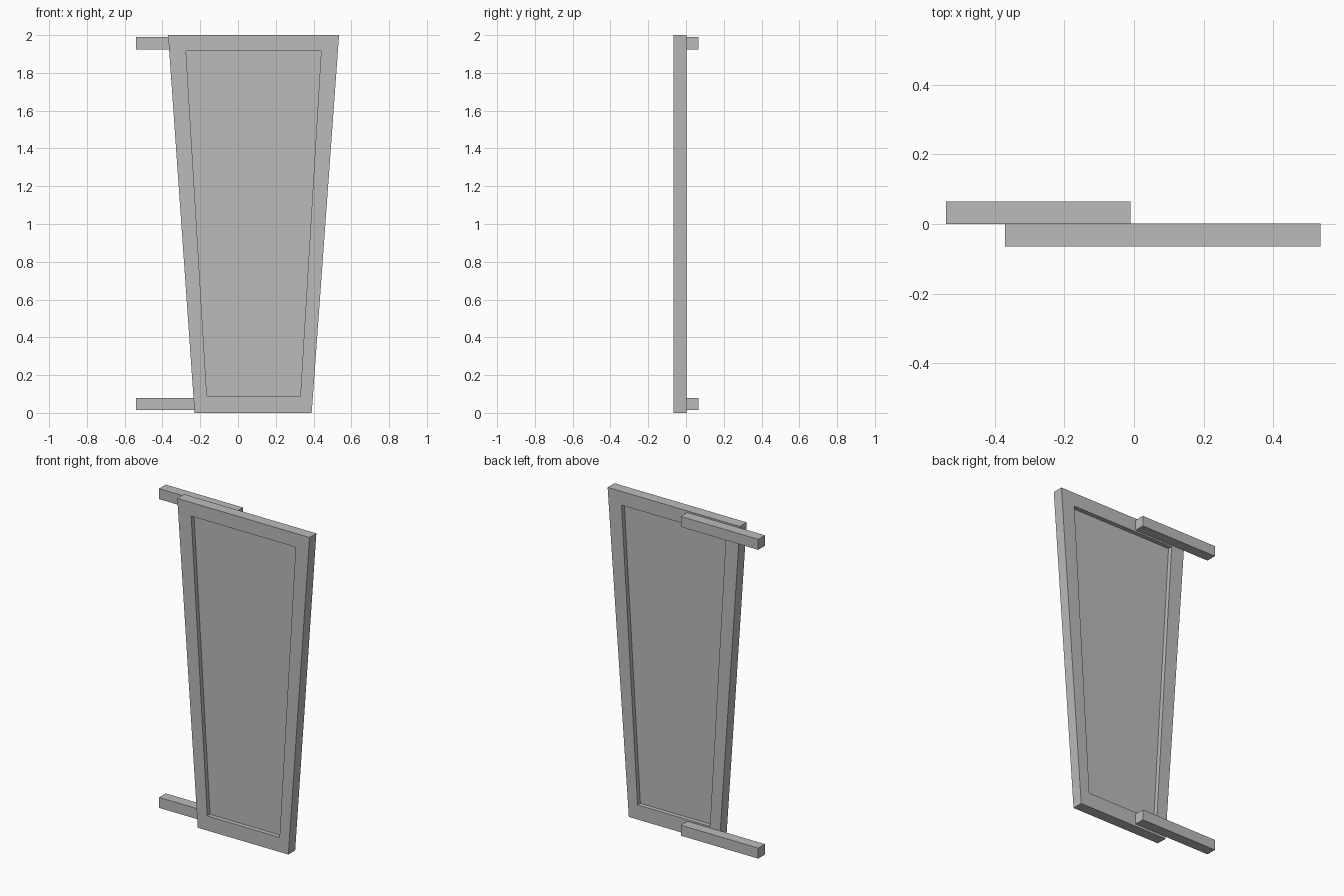
import bpy
import bmesh

old = bpy.data.objects.get("Cube")
if old:
    bpy.data.objects.remove(old, do_unlink=True)

grey = bpy.data.materials.new("plain grey")
grey.use_nodes = True
color = (0.5, 0.5, 0.5, 1)
grey.diffuse_color = color
grey.node_tree.nodes["Principled BSDF"].inputs["Base Color"].default_value = color

# Tapered outlines in x, z
OUTER = [(-0.23, 0), (0.39, 0), (0.535, 2), (-0.37, 2)]
INNER = [(-0.165, 0.09), (0.33, 0.09), (0.44, 1.915), (-0.275, 1.915)]
FRONT, BACK = -0.065, 0.002


def finish(name, bm):
    bmesh.ops.recalc_face_normals(bm, faces=bm.faces)
    mesh = bpy.data.meshes.new(name)
    bm.to_mesh(mesh)
    bm.free()
    mesh.materials.append(grey)
    obj = bpy.data.objects.new(name, mesh)
    bpy.context.collection.objects.link(obj)
    return obj


def loop(bm, outline, y):
    return [bm.verts.new((x, y, z)) for x, z in outline]


def prism(name, outline, y0, y1):
    bm = bmesh.new()
    a, b = loop(bm, outline, y0), loop(bm, outline, y1)
    bm.faces.new(a)
    bm.faces.new(b)
    for i in range(4):
        j = (i + 1) % 4
        bm.faces.new((a[i], a[j], b[j], b[i]))
    return finish(name, bm)


# Open tapered frame: outer and inner loops bridged around the section
bm = bmesh.new()
rings = [loop(bm, OUTER, FRONT), loop(bm, INNER, FRONT),
         loop(bm, INNER, BACK), loop(bm, OUTER, BACK)]
for k in range(4):
    a, b = rings[k], rings[(k + 1) % 4]
    for i in range(4):
        j = (i + 1) % 4
        bm.faces.new((a[i], a[j], b[j], b[i]))
finish("frame", bm)

# Thin panel recessed from both sides
middle = (FRONT + BACK) / 2
prism("panel", INNER, middle - 0.006, middle + 0.006)

# Horizontal mounting bars behind the frame
for name, low in (("lower_bar", 0.015), ("upper_bar", 1.925)):
    high = low + 0.065
    prism(name, [(-0.54, low), (-0.01, low), (-0.01, high), (-0.54, high)],
          0, 0.065)
